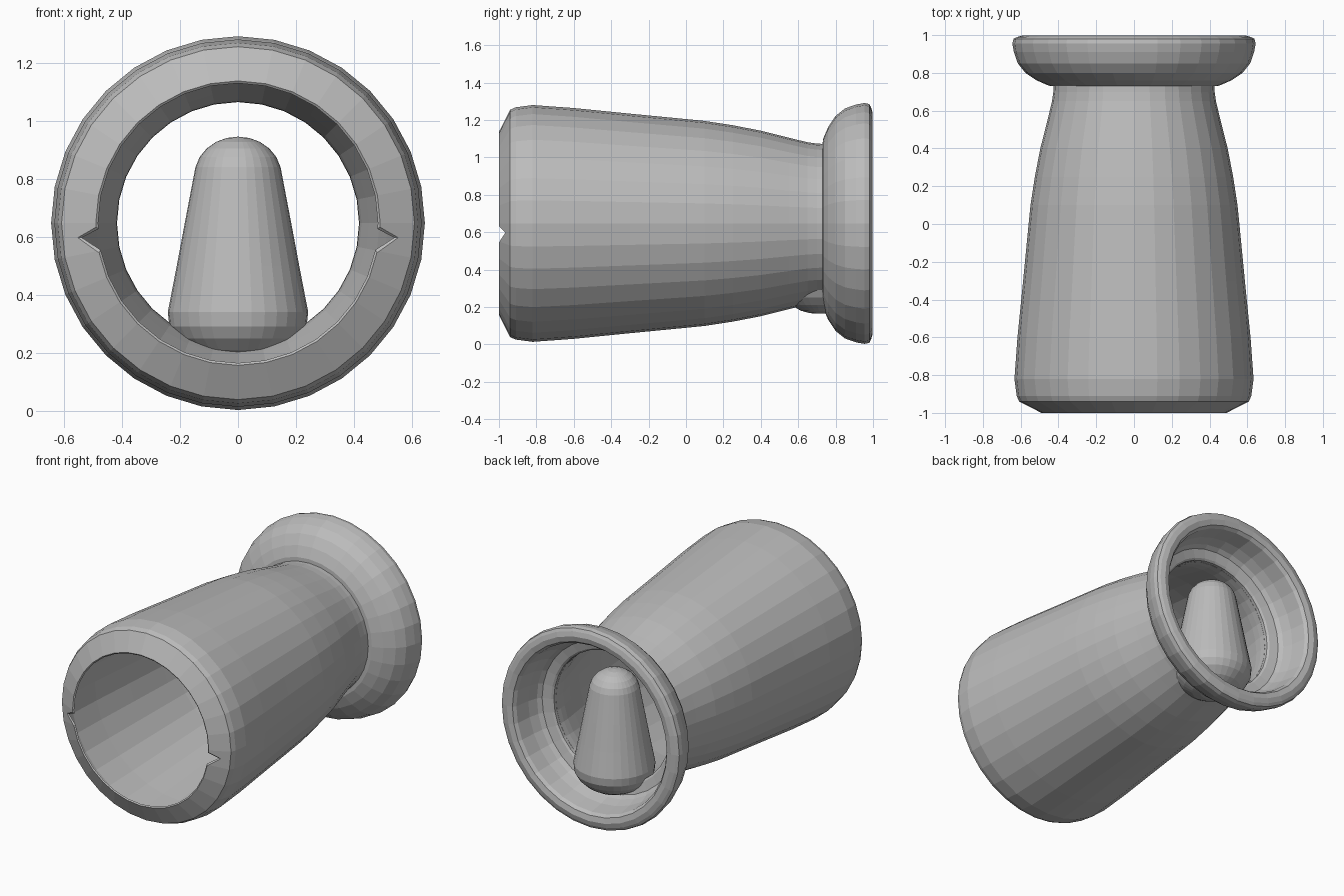
import bpy, bmesh, math
from mathutils import Vector

if "Cube" in bpy.data.objects:
    bpy.data.objects.remove(bpy.data.objects["Cube"])

AXIS_Z = 0.647

grey = bpy.data.materials.new("plain grey")
grey.diffuse_color = (0.5, 0.5, 0.5, 1)
grey.use_nodes = True
grey.node_tree.nodes["Principled BSDF"].inputs["Base Color"].default_value = grey.diffuse_color


def revolve(name, profile, place, segs=32, closed=True):
    """Turn (position, radius) pairs about an axis; zero radius makes a pole."""
    bm = bmesh.new()
    rings = []
    for t, r in profile:
        if r == 0:
            rings.append([bm.verts.new(place(t, 0, 0))] * segs)
        else:
            rings.append([bm.verts.new(place(t, r, 2 * math.pi * i / segs))
                          for i in range(segs)])
    for k in range(len(rings) if closed else len(rings) - 1):
        a, b = rings[k], rings[(k + 1) % len(rings)]
        for i in range(segs):
            j = (i + 1) % segs
            bm.faces.new(list(dict.fromkeys([a[i], a[j], b[j], b[i]])))
    bmesh.ops.recalc_face_normals(bm, faces=bm.faces)
    mesh = bpy.data.meshes.new(name)
    bm.to_mesh(mesh)
    bm.free()
    ob = bpy.data.objects.new(name, mesh)
    bpy.context.collection.objects.link(ob)
    mesh.materials.append(grey)
    return ob


def along_y(t, r, a):
    return Vector((r * math.sin(a), t, AXIS_Z + r * math.cos(a)))


def along_z(t, r, a):
    return Vector((r * math.cos(a), 0.735 + r * math.sin(a), t))


# Thin tapering barrel, open at both ends
outer = [(-1, .49), (-.94, .608), (-.91, .621), (-.82, .633), (-.6, .617),
         (-.3, .587), (0, .558), (.1, .548), (.25, .525), (.4, .496),
         (.55, .458), (.65, .434), (.7, .427), (.74, .425)]
inner = [(min(max(t, -.994), .74), r - .008) for t, r in reversed(outer)]
body = revolve("barrel", outer + inner, along_y)

# V notches in both sides of the front rim
bm = bmesh.new()
tri = [(-1.02, .515), (-.966, .597), (-1.02, .655)]
ends = [[bm.verts.new((x, y, z)) for y, z in tri] for x in (-.8, .8)]
bm.faces.new(ends[0])
bm.faces.new(ends[1])
for i in range(3):
    j = (i + 1) % 3
    bm.faces.new((ends[0][i], ends[0][j], ends[1][j], ends[1][i]))
bmesh.ops.recalc_face_normals(bm, faces=bm.faces)
mesh = bpy.data.meshes.new("notch_cutter")
bm.to_mesh(mesh)
bm.free()
mesh.materials.append(grey)
cutter = bpy.data.objects.new("notch_cutter", mesh)
bpy.context.collection.objects.link(cutter)
cutter.hide_render = True
mod = body.modifiers.new("notches", 'BOOLEAN')
mod.operation = 'DIFFERENCE'
mod.solver = 'EXACT'
mod.object = cutter
bpy.context.view_layer.objects.active = body
bpy.ops.object.modifier_apply(modifier=mod.name)
bpy.data.objects.remove(cutter)

# Flared collar with a rolled rim and hollow cup
revolve("collar", [(.73, .418), (.732, .45), (.76, .515), (.80, .575), (.85, .615),
                   (.91, .636), (.955, .644), (.98, .638), (.99, .62), (.998, .59),
                   (.99, .555), (.97, .54), (.87, .525), (.81, .505), (.785, .485),
                   (.77, .43), (.76, .418)], along_y)

# Upright rounded peg standing in the collar
dome = [(.812 + .133 * math.sin(a), .15 * math.cos(a))
        for a in (math.radians(d) for d in (12, 28, 44, 60, 75))]
revolve("peg", [(.165, 0), (.167, .07), (.18, .12), (.21, .172), (.25, .214),
                (.29, .236), (.34, .242), (.5, .211), (.66, .181)]
        + dome + [(.945, 0)], along_z, 32, closed=False)
